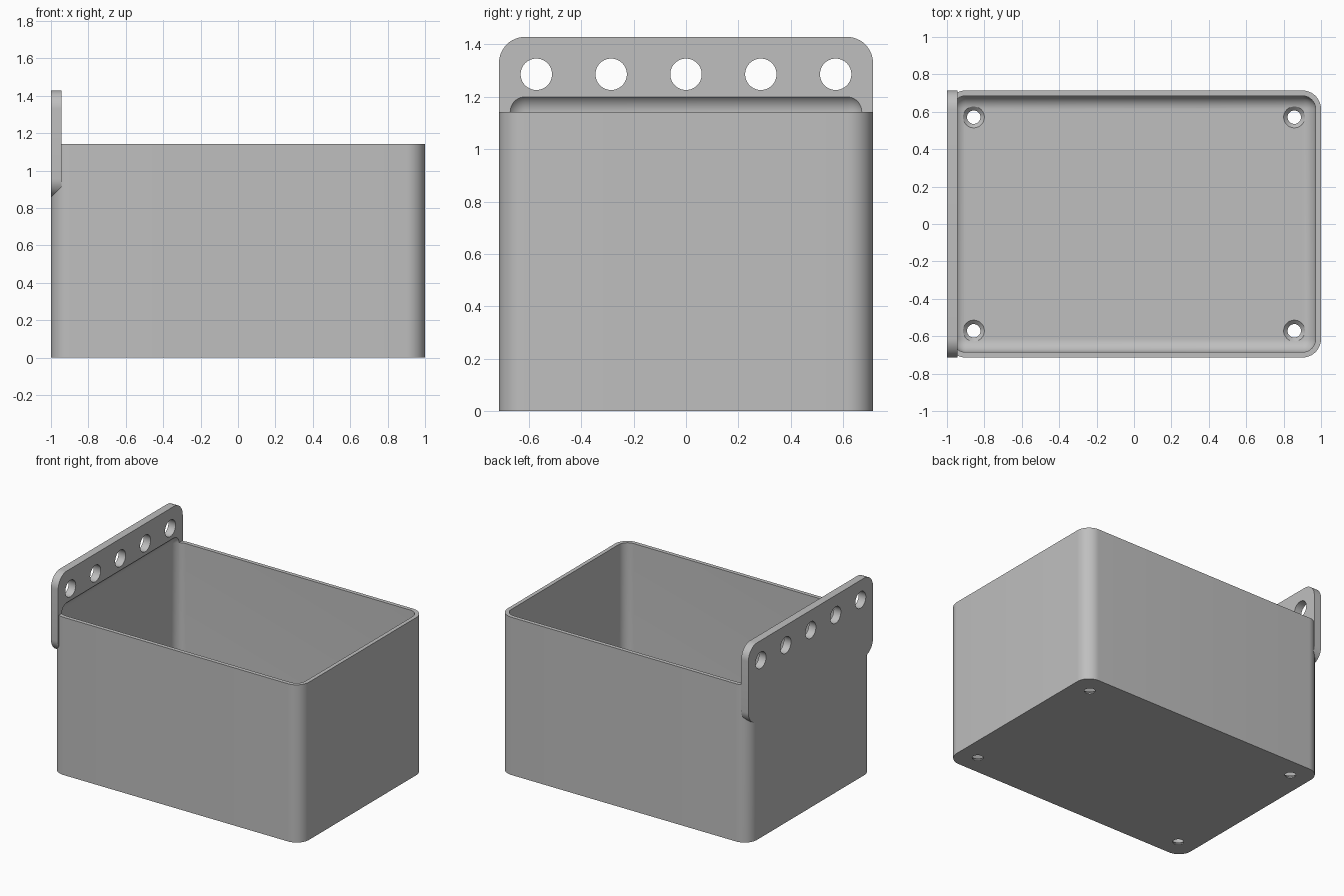
import bpy, bmesh, math
from mathutils import Matrix, Vector

cube = bpy.data.objects.get("Cube")
if cube:
    bpy.data.objects.remove(cube, do_unlink=True)

HALF_Y, HEIGHT, TOP = 0.714, 1.143, 1.429
RADIUS, WALL, PLATE = 0.1, 0.0286, 0.057

grey = bpy.data.materials.new("light_grey")
grey.use_nodes = True
colour = (0.52, 0.52, 0.52, 1)
grey.diffuse_color = colour
grey.node_tree.nodes["Principled BSDF"].inputs["Base Color"].default_value = colour


def finish(name, bm):
    bmesh.ops.recalc_face_normals(bm, faces=bm.faces)
    mesh = bpy.data.meshes.new(name)
    bm.to_mesh(mesh)
    bm.free()
    mesh.materials.append(grey)
    obj = bpy.data.objects.new(name, mesh)
    bpy.context.collection.objects.link(obj)
    return obj


def rounded_box(name, low, high, radius, axis=None, segments=12):
    """Box with its edges along one axis rounded, or all edges if no axis."""
    low, high = Vector(low), Vector(high)
    bm = bmesh.new()
    bmesh.ops.create_cube(bm, size=1, matrix=Matrix.Translation((low + high) / 2)
                          @ Matrix.Diagonal((*(high - low), 1)))
    edges = [e for e in bm.edges if axis is None
             or abs(e.verts[0].co[axis] - e.verts[1].co[axis]) > 0.001]
    bmesh.ops.bevel(bm, geom=edges, offset=radius, segments=segments,
                    profile=0.5, affect='EDGES')
    return finish(name, bm)


def lathe(name, profile, place):
    """Solid turned about z from (radius, height) points."""
    bm = bmesh.new()
    verts = [bm.verts.new((r, 0, z)) for r, z in profile]
    edges = [bm.edges.new(pair) for pair in zip(verts, verts[1:])]
    bmesh.ops.spin(bm, geom=verts + edges, cent=(0, 0, 0), axis=(0, 0, 1),
                   angle=math.tau, steps=40)
    bmesh.ops.remove_doubles(bm, verts=bm.verts, dist=0.0001)
    bm.transform(place)
    return finish(name, bm)


def combine(obj, other, operation):
    mod = obj.modifiers.new(operation, 'BOOLEAN')
    mod.operation, mod.solver, mod.object = operation, 'EXACT', other
    bpy.context.view_layer.objects.active = obj
    bpy.ops.object.modifier_apply(modifier=mod.name)
    bpy.data.objects.remove(other, do_unlink=True)


# Bin body joined with the hanging plate
body = rounded_box("bin_with_hanging_plate", (-1, -HALF_Y, 0), (1, HALF_Y, HEIGHT), RADIUS, 2)
plate = rounded_box("plate", (-1, -HALF_Y, 0.857), (-1 + PLATE, HALF_Y, TOP), RADIUS, 0)
combine(body, plate, 'UNION')

# Hollow with rounded floor edges, scooping slightly into the plate
inner = RADIUS - WALL
cavity = rounded_box("cavity", (-1 + WALL, -HALF_Y + WALL, WALL),
                     (1 - WALL, HALF_Y - WALL, HEIGHT + inner), inner)
combine(body, cavity, 'DIFFERENCE')

# Row of hanging holes
for i in range(-2, 3):
    place = Matrix.Translation((-0.97, i * 0.2857, 1.286)) @ Matrix.Rotation(math.pi / 2, 4, 'Y')
    hole = lathe("hanging_hole", [(0, -0.1), (0.06, -0.1), (0.06, 0.1), (0, 0.1)], place)
    combine(body, hole, 'DIFFERENCE')

# Countersunk floor holes
countersink = [(0, -0.1), (0.036, -0.1), (0.036, 0.008), (0.057, WALL), (0.057, 0.1), (0, 0.1)]
for x in (-0.857, 0.857):
    for y in (-0.571, 0.571):
        hole = lathe("floor_hole", countersink, Matrix.Translation((x, y, 0)))
        combine(body, hole, 'DIFFERENCE')

# Smooth curves, crisp edges
bpy.ops.object.select_all(action='DESELECT')
body.select_set(True)
bpy.context.view_layer.objects.active = body
bpy.ops.object.shade_smooth_by_angle(angle=math.radians(25))
